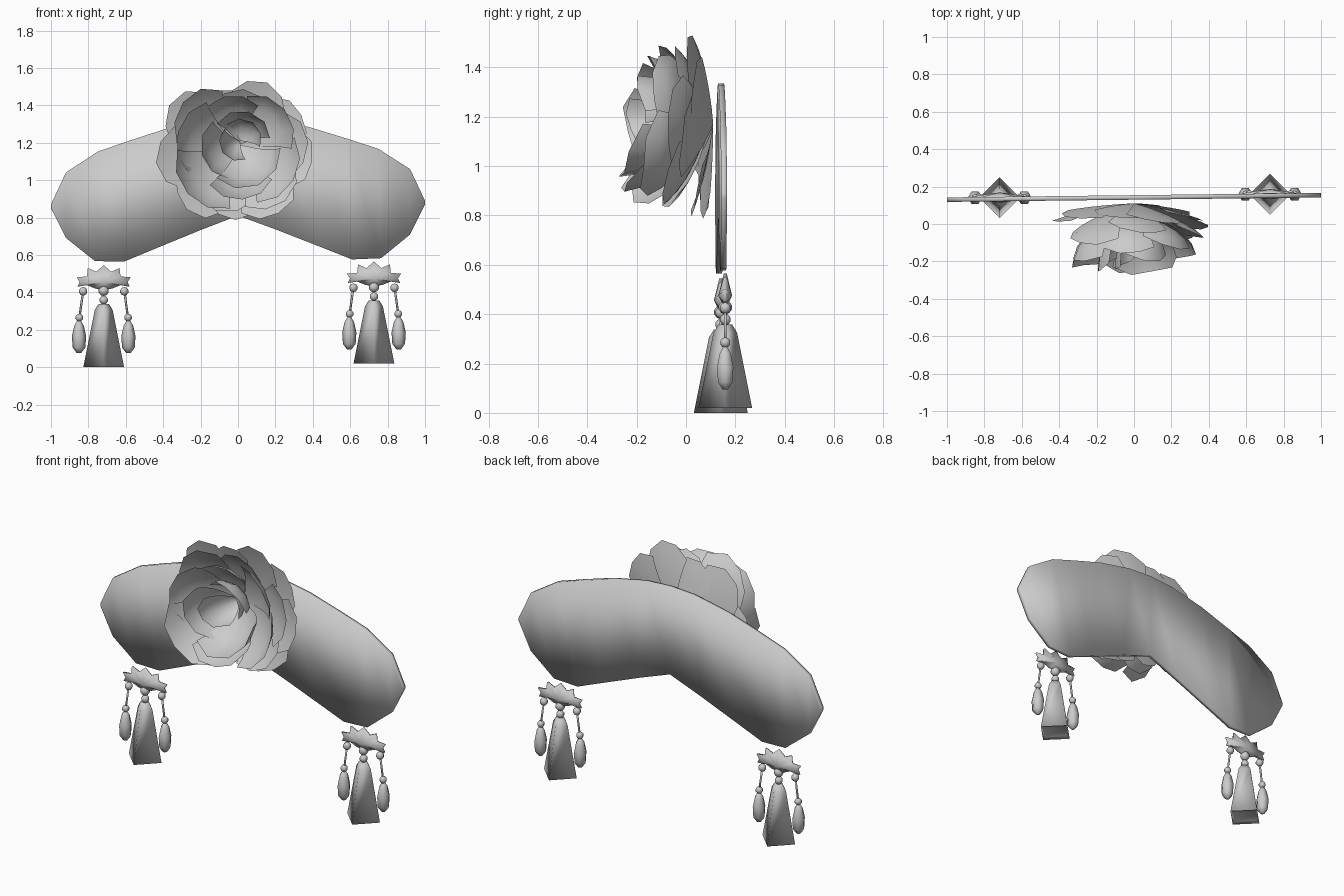
import bpy, bmesh, math, random
from mathutils import Vector

if "Cube" in bpy.data.objects:
    bpy.data.objects.remove(bpy.data.objects["Cube"])

random.seed(4)


def make(name, verts, faces, smooth=True, fix=True):
    me = bpy.data.meshes.new(name)
    me.from_pydata([tuple(v) for v in verts], [], faces)
    bm = bmesh.new()
    bm.from_mesh(me)
    if fix:
        bmesh.ops.recalc_face_normals(bm, faces=bm.faces)
    bm.to_mesh(me)
    bm.free()
    me.polygons.foreach_set("use_smooth", [smooth] * len(me.polygons))
    ob = bpy.data.objects.new(name, me)
    bpy.context.collection.objects.link(ob)
    return ob


def loft(name, rings, smooth=True):
    """Join equal rings of points and close both ends."""
    n = len(rings[0])
    verts = [p for r in rings for p in r]
    faces = [(i * n + j, i * n + (j + 1) % n, (i + 1) * n + (j + 1) % n, (i + 1) * n + j)
             for i in range(len(rings) - 1) for j in range(n)]
    faces += [tuple(range(n)), tuple(range(len(verts) - n, len(verts)))]
    return make(name, verts, faces, smooth)


def turned(name, base, profile, sides, start=0.0, smooth=True):
    """Turn (radius, z) pairs around a vertical axis at base."""
    rings = [[base + Vector((r * math.cos(start + k * math.tau / sides),
                             r * math.sin(start + k * math.tau / sides), z))
              for k in range(sides)] for r, z in profile]
    return loft(name, rings, smooth)


def bead(name, c, r):
    prof = [(max(r * math.sin(math.pi * i / 5), 0.001), -r * math.cos(math.pi * i / 5)) for i in range(6)]
    return turned(name, c, prof, 8)


# Curved flat band: pairs of upper and lower edge points, mirrored
half = [((-1.0, 0.88), (-1.0, 0.86)), ((-.92, 1.05), (-.92, .70)),
        ((-.75, 1.16), (-.765, .575)), ((-.58, 1.217), (-.61, .57)),
        ((-.38, 1.28), (-.45, .635)), ((-.16, 1.325), (-.2, .735))]
mid = [((0, 1.335), (0, .81))]
other = [((-a[0], a[1]), (-b[0], b[1])) for a, b in reversed(half)]
rings = []
for a, b in half + mid + other:
    rings.append([Vector((x, .142 + .012 * x + s * .012, z + .01 * x))
                  for (x, z), s in ((a, -1), (b, -1), (b, 1), (a, 1))])
loft("band", rings)


# Flower petals: slices of cups around the flower axis, with rounded rippled rims
def petal(name, c, deg, spread, R, y0, ytip, bulge=.5, curl=0.0, skew=.025):
    NU, NV = 5, 4
    verts, ph = [], random.uniform(0, 6)
    for i in range(NU + 1):
        for j in range(NV + 1):
            v = j / NV * 2 - 1
            u = i / NU * (1 - .16 * abs(v) ** 2.5 + .025 * math.sin(4 * v + ph))
            r = R * (bulge * math.sin(u * math.pi / 2) + (1 - bulge) * u)
            r = r * (1 - curl * u ** 4) * (1 - .08 * v * v * u) + .004
            y = y0 + (ytip - y0) * u ** (1 + .6 * bulge) + skew * v * u
            ang = math.radians(deg + spread * v * (.8 + .2 * u))
            verts.append((c[0] + r * math.cos(ang), y, c[1] + r * math.sin(ang)))
    n = NV + 1
    faces = [(i * n + j, i * n + j + 1, (i + 1) * n + j + 1, (i + 1) * n + j)
             for i in range(NU) for j in range(NV)]
    make(name, verts, faces, fix=False)


# angle, half spread, reach, tip depth
outer = [(66, 33, .375, .01), (112, 32, .325, .04), (148, 30, .425, .04), (190, 30, .435, .02),
         (230, 30, .42, .06), (268, 30, .375, .07), (302, 30, .41, .03), (350, 30, .405, -.02),
         (28, 30, .385, .03)]
for deg, sp, R, yt in outer:
    petal("outer_petal", (0, 1.17), deg, sp, R, .11, yt, .3)
inter = [(85, 38, .31, -.04), (140, 36, .38, -.10), (250, 38, .345, -.09), (312, 36, .37, -.09),
         (5, 36, .37, -.07)]
for deg, sp, R, yt in inter:
    petal("inner_outer_petal", (0, 1.17), deg, sp, R, .09, yt, .5)
middle = [(105, 42, .29, -.15), (165, 42, .34, -.20), (222, 42, .37, -.23), (275, 44, .28, -.26),
          (330, 42, .35, -.18), (40, 42, .33, -.13)]
for deg, sp, R, yt in middle:
    petal("middle_petal", (0, 1.17), deg, sp, R, .05, yt, .75, .03)
# Heart of the flower: open cup with two folded petals
for deg, sp, R, yt in [(75, 65, .19, -.19), (195, 58, .22, -.24), (295, 62, .25, -.26)]:
    petal("inner_petal", (.01, 1.19), deg, sp, R, .02, yt, .8, .06, .035)
for deg, R, yt in [(55, .13, -.15), (215, .12, -.23)]:
    petal("heart_petal", (.01, 1.21), deg, 75, R, 0, yt, .8, .1, .05)

# Pendants hanging under each end of the band
crown = [(0, .545), (.04, .51), (.085, .53), (.09, .485), (.145, .48), (.128, .455),
         (.14, .43), (.09, .438), (.045, .42), (0, .412)]
crown += [(-x, z) for x, z in reversed(crown[1:-1])]


def pendant(cx):
    base = Vector((cx, .150 + .0125 * cx, .010 + .0135 * cx))
    # thin pointed crown, swollen in the middle
    n = len(crown)
    verts = [base + Vector((x, s * .006, z)) for s in (-1, 1) for x, z in crown]
    verts += [base + Vector((0, s * .028, .455)) for s in (-1, 1)]
    faces = []
    for j in range(n):
        k = (j + 1) % n
        faces += [(j, k, 2 * n), (n + k, n + j, 2 * n + 1), (j, n + j, n + k, k)]
    make("pendant_crown", verts, faces)
    # centre beads and four-sided skirt
    bead("centre_bead", base + Vector((0, 0, .408)), .028)
    bead("neck_bead", base + Vector((0, 0, .358)), .023)
    turned("tassel_skirt", base, [(.09, .012), (.109, 0), (.048, .305), (.028, .338)], 4)
    # side strands: bead, cord, bead, long drop
    for s in (-1, 1):
        top, low = base + Vector((s * .11, 0, .405)), base + Vector((s * .13, 0, .265))
        bead("strand_bead", top, .023)
        bead("strand_bead", low, .021)
        loft("strand_cord", [[p + Vector((.006 * math.cos(k * math.tau / 6),
                                          .006 * math.sin(k * math.tau / 6), 0))
                              for k in range(6)] for p in (low, top)])
        turned("strand_drop", base + Vector((s * .132, 0, 0)),
               [(.012, .075), (.034, .105), (.038, .165), (.026, .22), (.010, .248)], 6)


for cx in (-.718, .727):
    pendant(cx)
